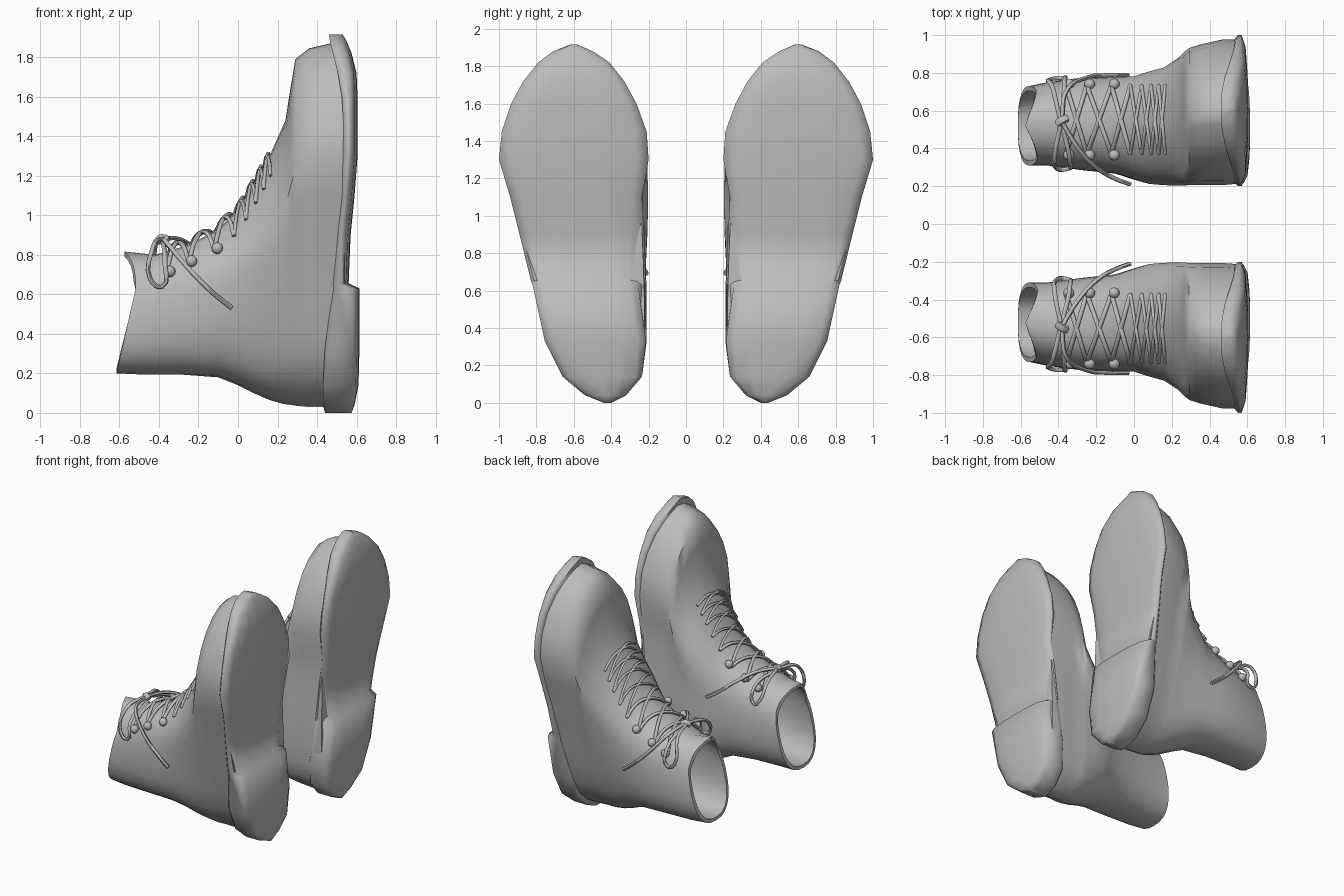
import bpy, bmesh, math
from mathutils import Vector
from mathutils.bvhtree import BVHTree

cube = bpy.data.objects.get("Cube")
if cube:
    bpy.data.objects.remove(cube, do_unlink=True)

grey = bpy.data.materials.new("plain_grey")
grey.use_nodes = True
tone = (0.5, 0.5, 0.5, 1)
grey.diffuse_color = tone
grey.node_tree.nodes["Principled BSDF"].inputs["Base Color"].default_value = tone


def finish(obj, angle):
    """Colour, smooth and mirror a part to give the pair."""
    obj.data.materials.append(grey)
    bpy.ops.object.select_all(action="DESELECT")
    obj.select_set(True)
    bpy.context.view_layer.objects.active = obj
    bpy.ops.object.shade_smooth_by_angle(angle=math.radians(angle))
    mirror = obj.modifiers.new("pair", "MIRROR")
    mirror.use_axis = (False, True, False)
    mirror.use_mirror_merge = False


def make_object(name, bm, angle):
    bmesh.ops.recalc_face_normals(bm, faces=bm.faces)
    mesh = bpy.data.meshes.new(name)
    bm.to_mesh(mesh)
    bm.free()
    obj = bpy.data.objects.new(name, mesh)
    bpy.context.collection.objects.link(obj)
    finish(obj, angle)


def loft(rings):
    """Bridge closed rings of equal size and cap both ends."""
    bm = bmesh.new()
    loops = [[bm.verts.new(p) for p in ring] for ring in rings]
    for low, high in zip(loops, loops[1:]):
        for i in range(len(low)):
            j = (i + 1) % len(low)
            bm.faces.new((low[i], low[j], high[j], high[i]))
    bm.faces.new(loops[0])
    bm.faces.new(loops[-1])
    return bm


# Sole stations from heel to toe: z, inner y, outer y, welt x, tread x
SOLE = [
    (0, .40, .44, .44, .575), (.04, .32, .54, .43, .59),
    (.14, .235, .66, .43, .61), (.33, .21, .755, .44, .615),
    (.63, .215, .82, .48, .615), (.655, .215, .83, .48, .56),
    (.9, .225, .89, .5, .57), (1.1, .235, .94, .52, .59),
    (1.3, .2, 1, .53, .605), (1.45, .21, .985, .535, .605),
    (1.6, .265, .935, .525, .605), (1.72, .33, .87, .505, .6),
    (1.82, .41, .79, .48, .575), (1.88, .5, .71, .465, .55),
    (1.915, .58, .62, .46, .53),
]


def sole_at(z):
    for a, b in zip(SOLE, SOLE[1:]):
        if z <= b[0]:
            f = (z - a[0]) / (b[0] - a[0])
            return [p + (q - p) * f for p, q in zip(a, b)]
    return SOLE[-1]


# Sole and heel block, domed tread, hollowed along the inner arch
def sole_ring(row):
    z, yi, yo, xt, xb = row
    w = yo - yi
    arch = .05 * max(0, 1 - abs(z - .7) / .4)
    xm = max(xb - .035, xt + .03)
    section = [(xt, yi + .03 * w), (xt + .02, yi), (xm, yi + arch),
               (xb - .014, yi + arch + .08 * w), (xb - .003, yi + .27 * w),
               (xb, yi + .5 * w), (xb - .003, yo - .27 * w),
               (xb - .014, yo - .08 * w),
               (xm, yo), (xt + .02, yo), (xt, yo - .03 * w)]
    return [(x, y, z) for x, y in section]


make_object("sole", loft([sole_ring(r) for r in SOLE]), 75)

# Upper sections: x at back, x at front, z low, z high, inner y, outer y, sole likeness
UPPER = [
    (-.615, -.49, .2, .755, .31, .73, 0), (-.5, -.42, .195, .8, .31, .75, 0),
    (-.3, -.25, .195, .85, .285, .775, 0), (-.1, -.1, .18, .93, .265, .785, .1),
    (0, 0, .14, 1.03, .23, .79, .25), (.08, .08, .1, 1.16, .205, .815, .4),
    (.16, .16, .065, 1.3, .2, .835, .6), (.23, .24, .045, 1.48, .2, .885, .8),
    (.27, .265, .04, 1.64, .2, .915, .9), (.3, .29, .035, 1.79, .205, .935, .95),
    (.36, .36, .03, 1.845, .205, .955, 1), (.48, .47, .03, 1.87, .205, .98, 1),
    (.545, .53, .035, 1.87, .21, .98, 1),
]
STEPS = 16


def upper_ring(row, inset=0):
    xa, xb, z0, z1, yi, yo, k = row
    z0, z1, yi, yo = z0 + inset, z1 - inset, yi + inset, yo - inset
    sides = ([], [])
    for i in range(STEPS + 1):
        t = (1 - math.cos(math.pi * i / STEPS)) / 2
        s = sole_at(t * SOLE[-1][0])
        bow = (1 - abs(2 * t - 1) ** 2.5) ** .4
        for side, sign in ((0, -1), (1, 1)):
            oval = .5 + sign * bow / 2
            foot = (s[1 + side] - .2) / .8
            y = yi + (yo - yi) * (oval + (foot - oval) * k)
            sides[side].append(Vector((xa + (xb - xa) * t, y, z0 + (z1 - z0) * t)))
    return sides[0] + sides[1][-2:0:-1]


def raise_tongue(ring):
    """Pull the front of the opening out into a tongue."""
    for p in ring:
        if p.z > .65:
            f = max(0, 1 - abs(p.y - .53) / .18)
            p.x -= .09 * f
            p.z += .065 * f
    return ring


lining = [upper_ring(r, .025) for r in UPPER[4::-1]]
raise_tongue(lining[-1])
outside = [upper_ring(r) for r in UPPER]
raise_tongue(outside[0])
make_object("boot_upper", loft(lining + outside), 50)

# Surface lookup for the lacing
outer = loft(outside)
surface = BVHTree.FromBMesh(outer)
outer.free()


def on_front(x, y, lift):
    hit = surface.ray_cast(Vector((x, y, 3)), Vector((0, 0, -1)))[0]
    return Vector((x, y, hit.z + lift))


def cord(name, points, radius=.012):
    curve = bpy.data.curves.new(name, "CURVE")
    curve.dimensions = "3D"
    curve.bevel_depth = radius
    curve.bevel_resolution = 1
    curve.resolution_u = 4
    curve.use_fill_caps = True
    spline = curve.splines.new("BEZIER")
    spline.bezier_points.add(len(points) - 1)
    for knot, p in zip(spline.bezier_points, points):
        knot.co = p
        knot.handle_left_type = knot.handle_right_type = "AUTO"
    obj = bpy.data.objects.new(name, curve)
    bpy.context.collection.objects.link(obj)
    bpy.ops.object.select_all(action="DESELECT")
    obj.select_set(True)
    bpy.context.view_layer.objects.active = obj
    bpy.ops.object.convert(target="MESH")
    finish(bpy.context.object, 60)


# Crossed laces from collar to instep
LEVELS = [-.36, -.25, -.12, -.02, .04, .09, .13, .165]
for i, (a, b) in enumerate(zip(LEVELS, LEVELS[1:])):
    for ya, yb in ((.37, .735), (.735, .37)):
        path = []
        for n in range(7):
            f = n / 6
            lift = .015 + .015 * math.sin(math.pi * f)
            path.append(on_front(a + (b - a) * f, ya + (yb - ya) * f, lift))
        cord(f"lace_cross_{i}", path, .012 if i < 3 else .009)

# Hooks
hooks = bmesh.new()
for x in LEVELS[:3]:
    for y in (.365, .74):
        ball = bmesh.ops.create_uvsphere(hooks, u_segments=10, v_segments=6, radius=.03)
        bmesh.ops.translate(hooks, verts=ball["verts"], vec=on_front(x + .015, y, .03))
make_object("lace_hooks", hooks, 60)

# Bow: loops, tails and knot
cord("outer_loop", [(-.39, .55, .88), (-.43, .72, .84), (-.445, .765, .68),
                    (-.385, .772, .64), (-.37, .76, .76), (-.38, .56, .87)])
cord("inner_loop", [(-.39, .52, .88), (-.42, .36, .84), (-.41, .295, .74),
                    (-.36, .29, .7), (-.34, .33, .81), (-.38, .52, .87)])
cord("inner_tail", [(-.38, .54, .88), (-.3, .41, .88), (-.2, .3, .82),
                    (-.1, .24, .74), (-.02, .21, .69)])
cord("outer_tail", [(-.38, .56, .88), (-.36, .7, .86), (-.25, .775, .73),
                    (-.13, .787, .61), (-.03, .788, .53)])
cord("knot", [(-.405, .53, .87), (-.38, .55, .885), (-.355, .56, .87)], .022)
